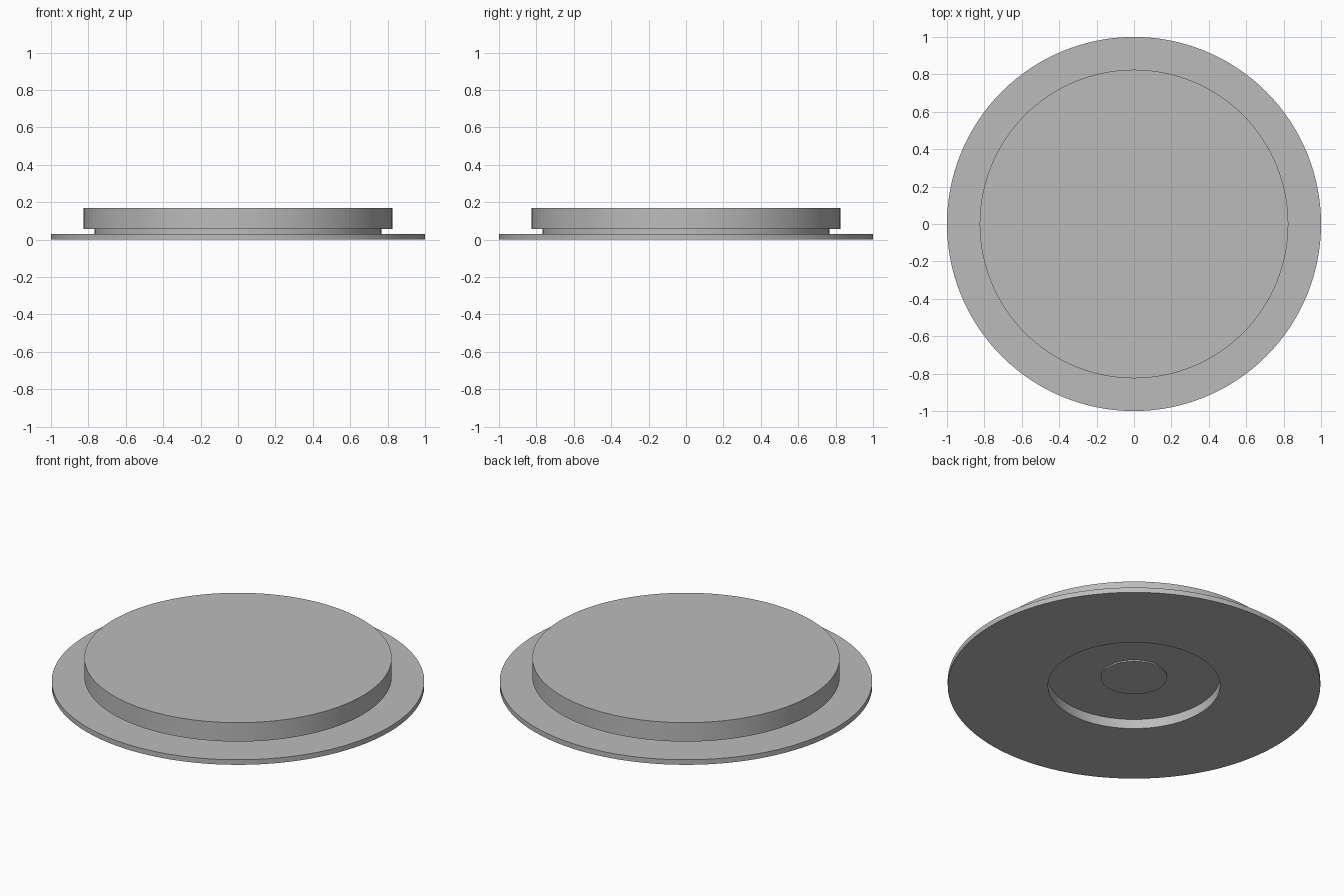
import bpy
import bmesh
import math

SEGMENTS = 128

cube = bpy.data.objects.get("Cube")
if cube:
    bpy.data.objects.remove(cube, do_unlink=True)

grey = bpy.data.materials.new("plain_grey")
grey.use_nodes = True
colour = (0.5, 0.5, 0.5, 1.0)
grey.diffuse_color = colour
grey.node_tree.nodes["Principled BSDF"].inputs["Base Color"].default_value = colour


def lathe(name, profile, closed=False):
    """Spin a (radius, height) profile around the z axis."""
    bm = bmesh.new()
    verts = [bm.verts.new((r, 0, z)) for r, z in profile]
    pairs = list(zip(verts, verts[1:]))
    if closed:
        pairs.append((verts[-1], verts[0]))
    edges = [bm.edges.new(pair) for pair in pairs]
    bmesh.ops.spin(bm, geom=verts + edges, cent=(0, 0, 0), axis=(0, 0, 1),
                   angle=math.tau, steps=SEGMENTS, use_duplicate=False)
    bmesh.ops.remove_doubles(bm, verts=bm.verts, dist=0.0001)
    bmesh.ops.recalc_face_normals(bm, faces=bm.faces)
    mesh = bpy.data.meshes.new(name)
    bm.to_mesh(mesh)
    bm.free()
    mesh.materials.append(grey)
    obj = bpy.data.objects.new(name, mesh)
    bpy.context.collection.objects.link(obj)
    bpy.ops.object.select_all(action="DESELECT")
    obj.select_set(True)
    bpy.context.view_layer.objects.active = obj
    bpy.ops.object.shade_smooth_by_angle(angle=math.radians(30))
    return obj


# Wide thin flange and narrower neck, open in the middle
lathe("base_flange", [(0.462, 0), (1, 0), (1, 0.03), (0.767, 0.03),
                      (0.767, 0.056), (0.462, 0.056)], closed=True)

# Thick upper disc with a shallow round boss under its centre
lathe("top_disc", [(0, 0.048), (0.177, 0.048), (0.177, 0.056),
                   (0.825, 0.056), (0.825, 0.168), (0, 0.168)])
